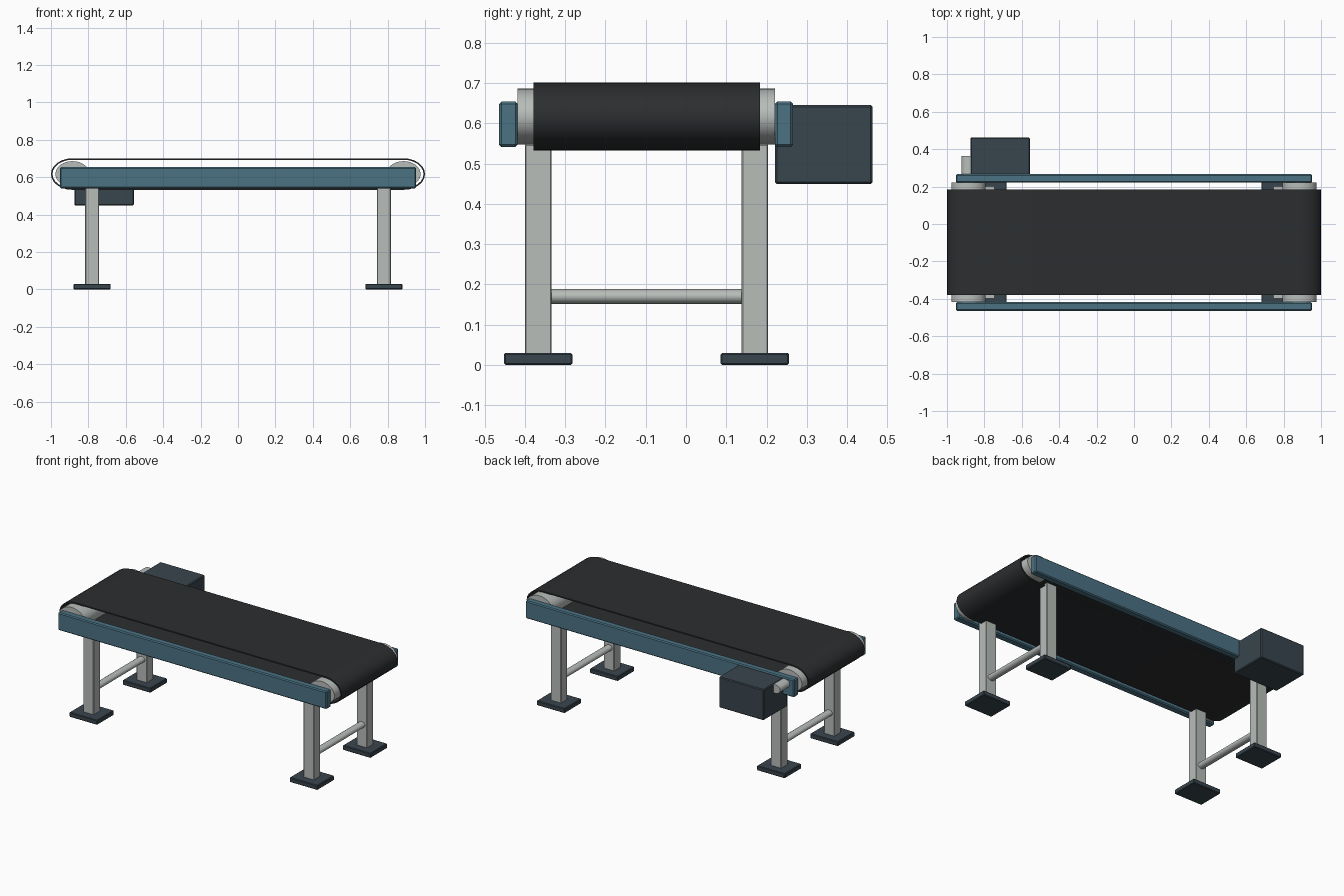
import bpy, bmesh, math
from mathutils import Matrix

if "Cube" in bpy.data.objects:
    bpy.data.objects.remove(bpy.data.objects["Cube"])


def material(name, rgb):
    m = bpy.data.materials.new(name)
    m.diffuse_color = (*rgb, 1)
    m.use_nodes = True
    m.node_tree.nodes["Principled BSDF"].inputs["Base Color"].default_value = m.diffuse_color
    return m


BLUE = material("rail_blue", (0.07, 0.17, 0.23))
DARK = material("dark_slate", (0.04, 0.06, 0.075))
BLACK = material("belt_black", (0.025, 0.027, 0.029))
STEEL = material("steel", (0.48, 0.51, 0.49))

MID_Y = -0.098      # centre line of the belt
AXIS_X = 0.885      # roller axis
AXIS_Z = 0.617


def add_object(name, bm, mat, angle=30):
    bmesh.ops.recalc_face_normals(bm, faces=bm.faces)
    me = bpy.data.meshes.new(name)
    bm.to_mesh(me)
    bm.free()
    ob = bpy.data.objects.new(name, me)
    bpy.context.collection.objects.link(ob)
    me.materials.append(mat)
    bpy.ops.object.select_all(action='DESELECT')
    ob.select_set(True)
    bpy.context.view_layer.objects.active = ob
    bpy.ops.object.shade_smooth_by_angle(angle=math.radians(angle))
    return ob


def box(name, x, y, z, mat, bevel=0.004):
    """Bevelled box from (min, max) ranges."""
    bm = bmesh.new()
    size = [r[1] - r[0] for r in (x, y, z)]
    mid = [(r[0] + r[1]) / 2 for r in (x, y, z)]
    bmesh.ops.create_cube(bm, size=1, matrix=Matrix.Translation(mid) @ Matrix.Diagonal((*size, 1)))
    if bevel:
        bmesh.ops.bevel(bm, geom=bm.edges[:], offset=bevel, segments=1, affect='EDGES')
    return add_object(name, bm, mat, 20)


def rod(name, x, z, rx, rz, y0, y1, mat, sides=32):
    """Elliptical cylinder lying along y."""
    bm = bmesh.new()
    m = (Matrix.Translation((x, (y0 + y1) / 2, z)) @ Matrix.Diagonal((rx, y1 - y0, rz, 1))
         @ Matrix.Rotation(math.pi / 2, 4, 'X'))
    bmesh.ops.create_cone(bm, cap_ends=True, segments=sides, radius1=1, radius2=1, depth=1, matrix=m)
    return add_object(name, bm, mat)


def belt_loop(inset, steps=12):
    pts = []
    for side, start in ((1, -math.pi / 2), (-1, math.pi / 2)):
        for i in range(steps + 1):
            a = start + math.pi * i / steps
            pts.append((side * AXIS_X + (0.115 - inset) * math.cos(a),
                        AXIS_Z + (0.0845 - inset) * math.sin(a)))
    return pts


# hollow belt loop
bm = bmesh.new()
rings = [[bm.verts.new((px, y, pz)) for px, pz in belt_loop(inset)]
         for inset, y in ((0, -0.379), (0, 0.184), (0.008, 0.184), (0.008, -0.379))]
n = len(rings[0])
for k in range(4):
    a, b = rings[k], rings[(k + 1) % 4]
    for i in range(n):
        j = (i + 1) % n
        bm.faces.new((a[i], a[j], b[j], b[i]))
add_object("belt", bm, BLACK)

# side rails
box("front_rail", (-0.952, 0.952), (-0.464, -0.418), (0.541, 0.654), BLUE, 0.006)
box("back_rail", (-0.952, 0.952), (0.221, 0.266), (0.541, 0.654), BLUE, 0.006)

# rollers, leg frames and feet at each end
for end, s in (("left", -1), ("right", 1)):
    rod(end + "_roller", s * AXIS_X, AXIS_Z, 0.091, 0.069, -0.418, 0.221, STEEL)
    lx = s * 0.78
    rod(end + "_cross_bar", lx, 0.17, 0.024, 0.0185, -0.36, 0.165, STEEL, 20)
    for side, t in (("front", -1), ("back", 1)):
        ly = MID_Y + t * 0.269
        box(f"{end}_{side}_leg", (lx - 0.037, lx + 0.037), (ly - 0.033, ly + 0.033),
            (0.01, 0.548), STEEL, 0.003)
        box(f"{end}_{side}_foot", (lx - 0.099, lx + 0.099), (ly - 0.085, ly + 0.085),
            (0, 0.03), DARK, 0.004)

# drive motor and its shaft
box("motor_box", (-0.874, -0.557), (0.221, 0.463), (0.449, 0.646), DARK, 0.005)
rod("drive_shaft", -AXIS_X, AXIS_Z, 0.037, 0.028, 0.2, 0.363, STEEL, 24)
